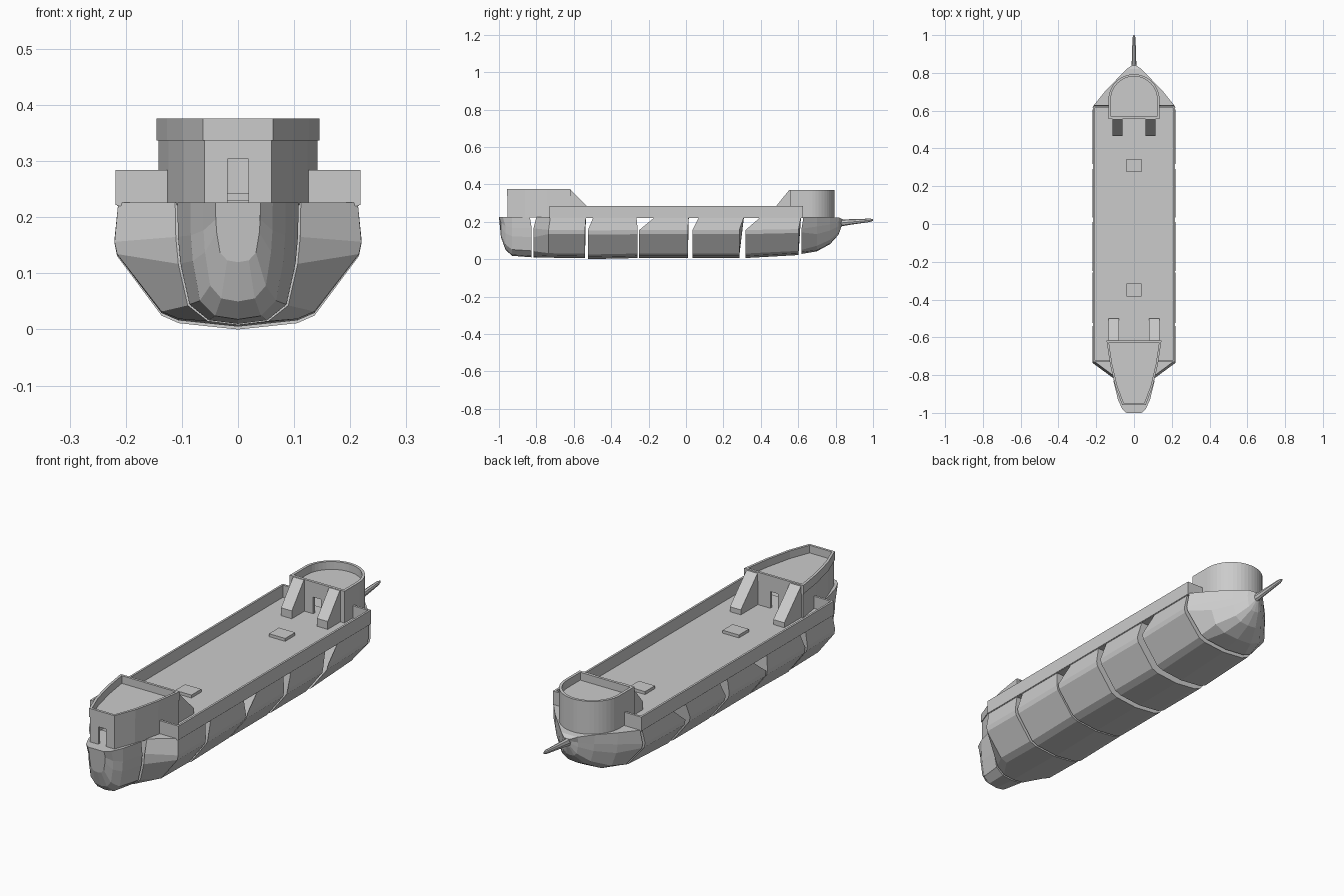
import bpy, bmesh, math
from mathutils import Vector

if "Cube" in bpy.data.objects:
    bpy.data.objects.remove(bpy.data.objects["Cube"])

mat = bpy.data.materials.new("plain_grey")
mat.diffuse_color = (0.6, 0.6, 0.6, 1)
mat.use_nodes = True
mat.node_tree.nodes["Principled BSDF"].inputs["Base Color"].default_value = mat.diffuse_color


def make(name, verts, faces):
    me = bpy.data.meshes.new(name)
    me.from_pydata(verts, [], faces)
    bm = bmesh.new()
    bm.from_mesh(me)
    bmesh.ops.recalc_face_normals(bm, faces=bm.faces)
    bm.to_mesh(me)
    bm.free()
    me.materials.append(mat)
    ob = bpy.data.objects.new(name, me)
    bpy.context.collection.objects.link(ob)
    return ob


def prism(name, outline, lo, hi, axis="z"):
    """Extrude an outline: (x, y) along z, or (y, z) along x."""
    put = (lambda p, h: (p[0], p[1], h)) if axis == "z" else (lambda p, h: (h, p[0], p[1]))
    n = len(outline)
    verts = [put(p, lo) for p in outline] + [put(p, hi) for p in outline]
    faces = [tuple(range(n)), tuple(range(n, 2 * n))]
    faces += [(i, (i + 1) % n, n + (i + 1) % n, n + i) for i in range(n)]
    return make(name, verts, faces)


def box(name, x0, x1, y0, y1, z0, z1):
    return prism(name, [(x0, y0), (x1, y0), (x1, y1), (x0, y1)], z0, z1)


def inset(outline, t):
    """Move every edge of a counter-clockwise outline inwards by t."""
    out, n = [], len(outline)
    for i in range(n):
        a, b, c = (Vector(outline[(i + k) % n]) for k in (-1, 0, 1))
        d1, d2 = (b - a).normalized(), (c - b).normalized()
        n1, n2 = Vector((-d1.y, d1.x)), Vector((-d2.y, d2.x))
        out.append(tuple(b + (n1 + n2) * t / (1 + n1.dot(n2))))
    return out


def ring(name, outline, t, z0, z1):
    inner, n = inset(outline, t), len(outline)
    verts = [(*p, z) for loop, z in ((outline, z0), (outline, z1), (inner, z1), (inner, z0)) for p in loop]
    faces = []
    for k in range(4):
        for i in range(n):
            j, m = (i + 1) % n, (k + 1) % 4
            faces.append((k * n + i, k * n + j, m * n + j, m * n + i))
    return make(name, verts, faces)


def cut(ob, *bounds):
    cutter = box("doorway_cutter", *bounds)
    cutter.hide_render = True
    mod = ob.modifiers.new("doorway", "BOOLEAN")
    mod.operation, mod.object, mod.solver = "DIFFERENCE", cutter, "EXACT"
    bpy.context.view_layer.objects.active = ob
    bpy.ops.object.modifier_apply(modifier=mod.name)
    bpy.data.objects.remove(cutter)


# Hull cross-sections: full bodied ends and flared middle
ROUND = [(0, 0), (0.48, 0.03), (0.8, 0.16), (0.95, 0.5), (0.99, 0.72), (1, 1)]
FLARE = [(0, 0), (0.48, 0.05), (0.62, 0.11), (0.98, 0.58), (1, 0.68), (0.97, 1)]


def hull_block(name, sections):
    """Loft (y, y at the top edge, half width, keel z, top z, shape)."""
    rings = []
    for y, yt, w, zb, zt, shape in sections:
        half = [(w * u, yt if k == len(shape) - 1 else y, zb + (zt - zb) * v)
                for k, (u, v) in enumerate(shape)]
        rings.append(half + [(-x, yy, z) for x, yy, z in reversed(half[1:])])
    n = len(rings[0])
    verts = [v for r in rings for v in r]
    faces = [tuple(range(n)), tuple(range(len(verts) - n, len(verts)))]
    for r in range(len(rings) - 1):
        for i in range(n):
            j = (i + 1) % n
            faces.append((r * n + i, r * n + j, r * n + n + j, r * n + n + i))
    return make(name, verts, faces)


T = 0.226
hull_block("hull_stern", [
    (-0.99, -1.0, 0.04, 0.12, T, ROUND), (-0.965, -0.98, 0.062, 0.05, T, ROUND),
    (-0.93, -0.93, 0.085, 0.018, T, ROUND), (-0.825, -0.835, 0.108, 0.01, T, ROUND)])
hull_block("hull_block_1", [
    (-0.815, -0.80, 0.112, 0.008, T, ROUND), (-0.735, -0.725, 0.22, 0.008, T, FLARE),
    (-0.54, -0.535, 0.22, 0.005, T, FLARE)])
middle = [(-0.525, -0.495, -0.258, -0.265), (-0.25, -0.165, 0.01, 0.015),
          (0.035, 0.07, 0.285, 0.31), (0.318, 0.40, 0.602, 0.615)]
for k, (a, at, b, bt) in enumerate(middle):
    zb = 0.022 if k == 3 else 0.006
    hull_block(f"hull_block_{k + 2}", [
        (a, at, 0.22, 0.0 if k == 0 else 0.006, T, FLARE), (b, bt, 0.22, zb, T, FLARE)])
hull_block("hull_bow", [
    (0.618, 0.628, 0.22, 0.028, T, FLARE), (0.70, 0.70, 0.155, 0.042, T, ROUND),
    (0.77, 0.77, 0.088, 0.08, T, ROUND), (0.815, 0.82, 0.04, 0.13, 0.222, ROUND),
    (0.83, 0.838, 0.014, 0.17, 0.212, ROUND)])

# Bowsprit: tapered eight-sided spar
verts = []
for y, z, rx, rz in [(0.79, 0.19, 0.017, 0.022), (0.86, 0.197, 0.012, 0.016),
                     (0.985, 0.208, 0.008, 0.009), (1.0, 0.209, 0.003, 0.004)]:
    verts += [(rx * math.cos(i * math.pi / 4), y, z + rz * math.sin(i * math.pi / 4)) for i in range(8)]
faces = [tuple(range(8)), tuple(range(24, 32))]
faces += [(r * 8 + i, r * 8 + (i + 1) % 8, r * 8 + 8 + (i + 1) % 8, r * 8 + 8 + i)
          for r in range(3) for i in range(8)]
make("bowsprit", verts, faces)

# Main deck, bulwarks and hatches
box("main_deck", -0.216, 0.216, -0.73, 0.625, 0.22, 0.23)
for s, side in ((1, "right"), (-1, "left")):
    box(f"bulwark_{side}", *sorted((s * 0.209, s * 0.218)), -0.73, 0.625, 0.222, 0.284)
    box(f"stern_bulwark_{side}", *sorted((s * 0.122, s * 0.218)), -0.73, -0.72, 0.222, 0.284)
    box(f"bow_bulwark_{side}", *sorted((s * 0.128, s * 0.218)), 0.615, 0.625, 0.222, 0.284)
for name, y in (("fore_hatch", 0.31), ("aft_hatch", -0.35)):
    box(name, -0.04, 0.04, y - 0.035, y + 0.035, 0.228, 0.243)

# Stern castle: tapered walls, doors, upper deck and rail
right = [(0.06, -0.955), (0.096, -0.86), (0.124, -0.74), (0.142, -0.62)]
stern = right + [(-x, y) for x, y in reversed(right)]
walls = ring("stern_castle_walls", stern, 0.012, 0.222, 0.34)
cut(walls, -0.019, 0.019, -1.0, -0.9, 0.2, 0.304)
cut(walls, -0.019, 0.019, -0.66, -0.58, 0.2, 0.304)
prism("stern_castle_deck", inset(stern, 0.004), 0.332, 0.342)
ring("stern_castle_rail", inset(stern, -0.003), 0.011, 0.337, 0.376)

# Bow castle: straight back, half-round front
bow = [(-0.135, 0.556), (0.135, 0.556)]
bow += [(0.135 * math.cos(i * math.pi / 24), 0.658 + 0.135 * math.sin(i * math.pi / 24)) for i in range(25)]
walls = ring("bow_castle_walls", bow, 0.012, 0.222, 0.371)
cut(walls, -0.019, 0.019, 0.52, 0.6, 0.2, 0.304)
prism("bow_castle_deck", inset(bow, 0.005), 0.325, 0.336)

# Sloped ramps up to both castles
for s, side in ((1, "right"), (-1, "left")):
    prism(f"stern_ramp_{side}", [(-0.622, 0.225), (-0.50, 0.225), (-0.50, 0.252), (-0.622, 0.375)],
          *sorted((s * 0.08, s * 0.134)), axis="x")
    prism(f"bow_ramp_{side}", [(0.558, 0.225), (0.467, 0.225), (0.467, 0.265), (0.552, 0.37), (0.558, 0.37)],
          *sorted((s * 0.062, s * 0.115)), axis="x")
bpy.ops.object.select_all(action="DESELECT")
